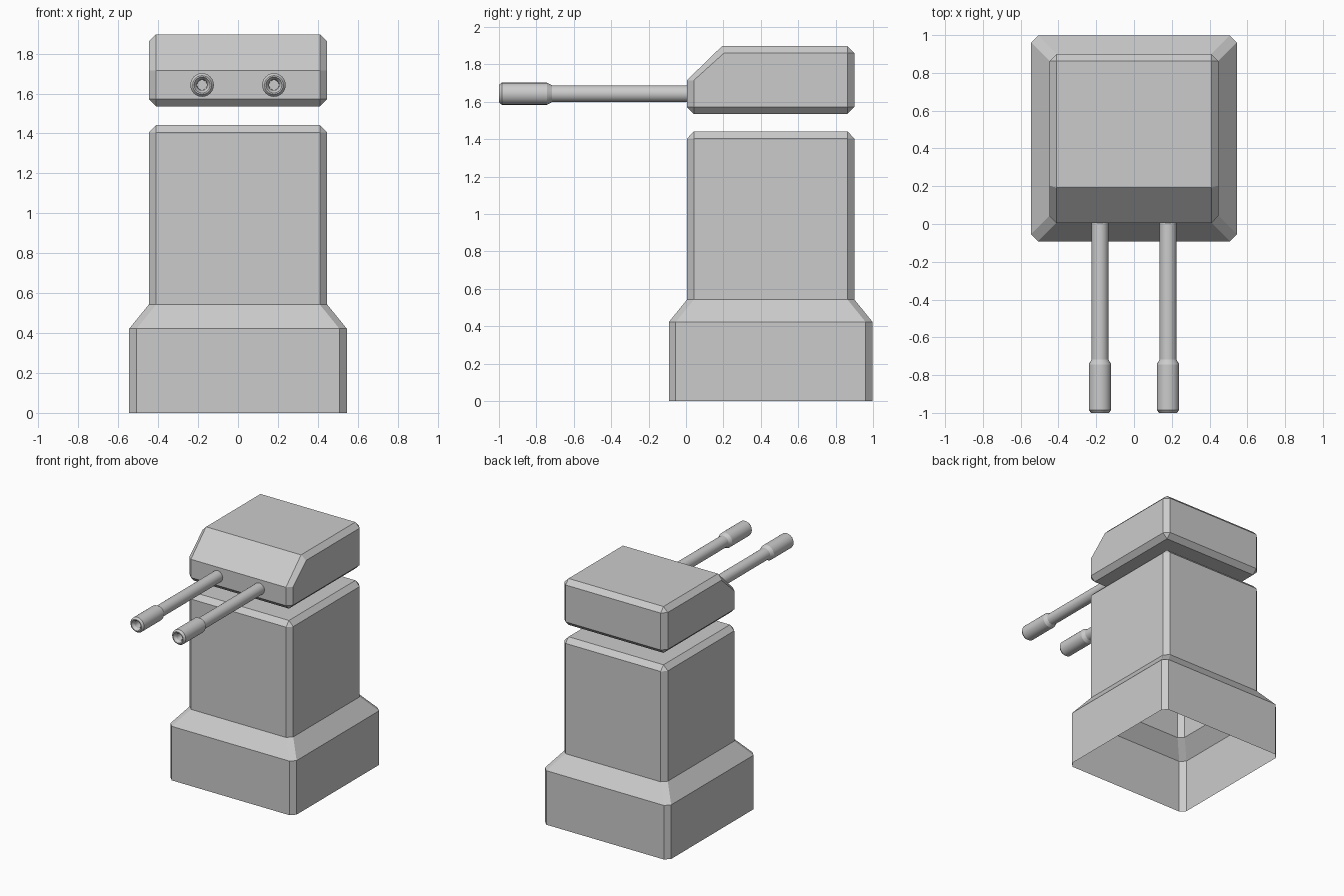
import bpy, bmesh, math

if "Cube" in bpy.data.objects:
    bpy.data.objects.remove(bpy.data.objects["Cube"])

C = 0.037      # edge chamfer
YC = 0.453     # centre of the tower in y
H = 0.447      # half width of column and head


def loft(name, rings, cap_start=True, cap_end=True, smooth=False):
    """Skin a list of equal-length rings; coincident points are merged."""
    bm = bmesh.new()
    loops = [[bm.verts.new(p) for p in ring] for ring in rings]
    n = len(loops[0])
    for a, b in zip(loops, loops[1:]):
        for i in range(n):
            j = (i + 1) % n
            bm.faces.new((a[i], a[j], b[j], b[i]))
    if cap_start:
        bm.faces.new(loops[0][::-1])
    if cap_end:
        bm.faces.new(loops[-1])
    bmesh.ops.remove_doubles(bm, verts=bm.verts, dist=1e-5)
    bmesh.ops.dissolve_degenerate(bm, edges=bm.edges, dist=1e-5)
    bmesh.ops.recalc_face_normals(bm, faces=bm.faces)
    me = bpy.data.meshes.new(name)
    bm.to_mesh(me)
    bm.free()
    ob = bpy.data.objects.new(name, me)
    bpy.context.collection.objects.link(ob)
    if smooth:
        bpy.ops.object.select_all(action='DESELECT')
        ob.select_set(True)
        bpy.context.view_layer.objects.active = ob
        bpy.ops.object.shade_smooth_by_angle(angle=math.radians(25))
    return ob


def octagon(half, c, z):
    """Square ring with chamfered corners (c = 0 on the inner square)."""
    k = half - c
    pts = [(half, -k), (half, k), (k, half), (-k, half),
           (-half, k), (-half, -k), (-k, -half), (k, -half)]
    return [(x, YC + y, z) for x, y in pts]


# Tower: flared base and column, open underneath
loft("tower", [octagon(0.545, C, 0), octagon(0.545, C, 0.422),
               octagon(H, C, 0.543), octagon(H, C, 1.404),
               octagon(H - C, 0, 1.442)], cap_start=False)

# Head: chamfered block with a sloped front
y0, y1, z0, z1 = 0.005, 0.90, 1.535, 1.897
outer = [(y0, z0 + C), (y0, 1.715), (0.192, z1), (y1 - C, z1),
         (y1, z1 - C), (y1, z0 + C), (y1 - C, z0), (y0 + C, z0)]
fb, tb, bb = (y0 + C, z0 + C), (y1 - C, z1 - C), (y1 - C, z0 + C)
inner = [fb, (y0 + C, 1.715), (0.203, z1 - C), tb, tb, bb, bb, fb]
loft("head", [[(x, y, z) for y, z in prof] for x, prof in
              ((-H, inner), (C - H, outer), (H - C, outer), (H, inner))])

# Barrels: thin tube, thicker muzzle with a chamfered lip and a bore
profile = [(0.03, 0.045), (-0.717, 0.045), (-0.743, 0.059), (-0.985, 0.059),
           (-1.0, 0.047), (-1.0, 0.040), (-0.98, 0.027), (-0.92, 0.025)]
N = 24
for side, x in (("left", -0.18), ("right", 0.18)):
    loft(side + "_barrel",
         [[(x + r * math.cos(math.tau * i / N), y,
            1.643 + r * math.sin(math.tau * i / N)) for i in range(N)]
          for y, r in profile], smooth=True)
